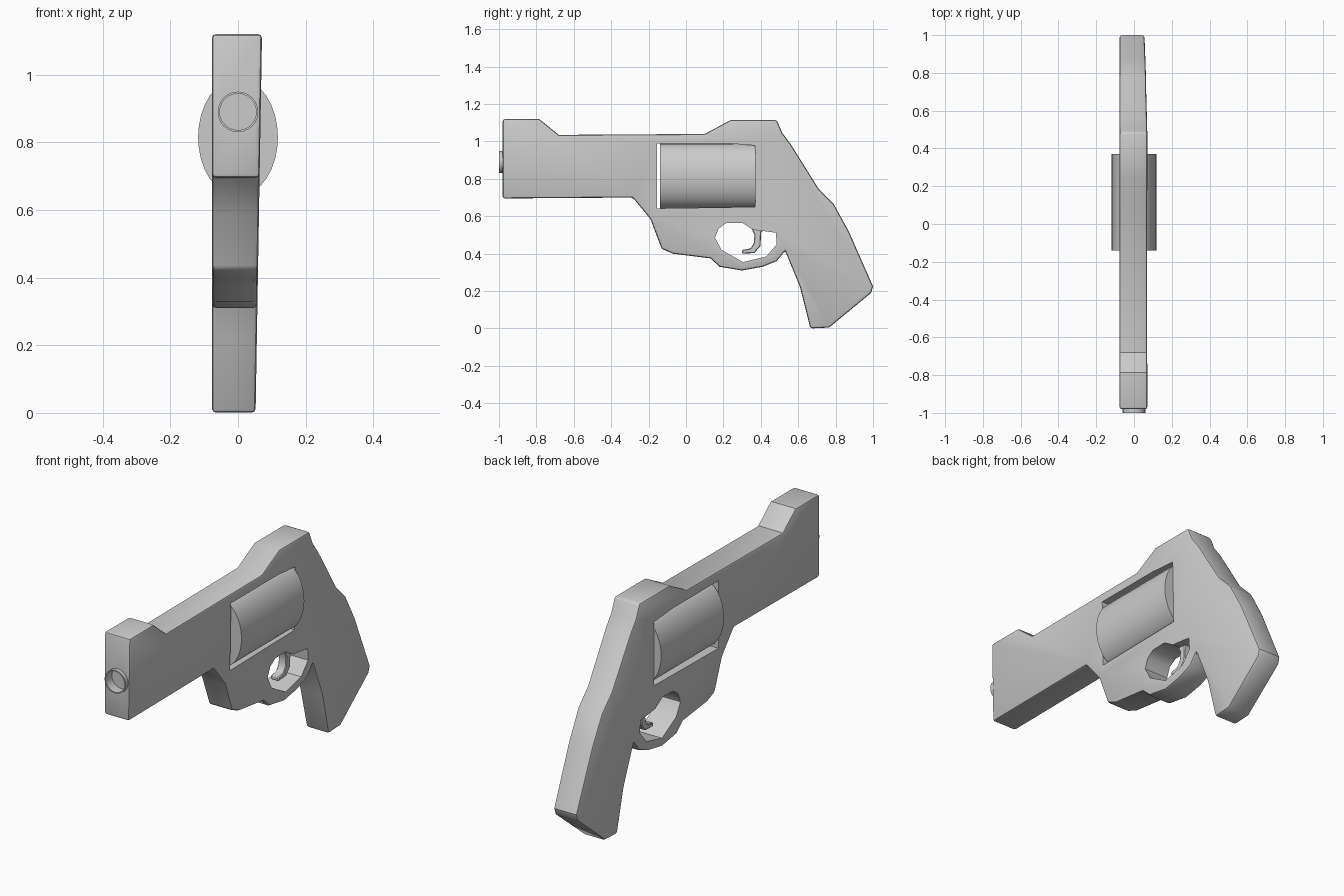
import bpy, bmesh, math
from mathutils import Matrix

if "Cube" in bpy.data.objects:
    bpy.data.objects.remove(bpy.data.objects["Cube"])


def finish(name, bm):
    bmesh.ops.recalc_face_normals(bm, faces=bm.faces)
    me = bpy.data.meshes.new(name)
    bm.to_mesh(me)
    bm.free()
    ob = bpy.data.objects.new(name, me)
    bpy.context.collection.objects.link(ob)
    return ob


def prism(name, pts, left, right):
    """Extrude a (y, z) outline across x; left/right give x from z."""
    bm = bmesh.new()
    a = [bm.verts.new((left(z), y, z)) for y, z in pts]
    b = [bm.verts.new((right(z), y, z)) for y, z in pts]
    bm.faces.new(a)
    bm.faces.new(b[::-1])
    for i in range(len(pts)):
        j = (i + 1) % len(pts)
        bm.faces.new((a[i], a[j], b[j], b[i]))
    return finish(name, bm)


def drum(name, rx, rz, y0, y1, zc, sides):
    """Elliptical cylinder lying along y."""
    bm = bmesh.new()
    m = (Matrix.Translation((0, (y0 + y1) / 2, zc)) @ Matrix.Diagonal((rx, 1, rz, 1))
         @ Matrix.Rotation(math.pi / 2, 4, 'X'))
    bmesh.ops.create_cone(bm, cap_ends=True, segments=sides, radius1=1, radius2=1,
                          depth=y1 - y0, matrix=m)
    return finish(name, bm)


def activate(ob):
    bpy.ops.object.select_all(action='DESELECT')
    ob.select_set(True)
    bpy.context.view_layer.objects.active = ob


def bevel(ob, width, segments):
    activate(ob)
    m = ob.modifiers.new("bevel", 'BEVEL')
    m.width, m.segments = width, segments
    m.limit_method, m.angle_limit = 'ANGLE', math.radians(40)
    bpy.ops.object.modifier_apply(modifier=m.name)


def cut(ob, cutter):
    activate(ob)
    m = ob.modifiers.new("cut", 'BOOLEAN')
    m.operation, m.solver, m.object = 'DIFFERENCE', 'EXACT', cutter
    bpy.ops.object.modifier_apply(modifier=m.name)


def smooth(ob, angle=35):
    activate(ob)
    bpy.ops.object.shade_smooth_by_angle(angle=math.radians(angle))


# frame: barrel, grip and guard in one silhouette, tapering slightly on the right
outline = [(-.98, .695), (-.98, 1.12), (-.785, 1.12), (-.68, 1.035), (.10, 1.04),
           (.24, 1.115), (.485, 1.115), (.515, 1.045), (.56, .985), (.71, .745),
           (.79, .665), (.87, .52), (1.0, .225), (.99, .19), (.765, .005), (.665, 0),
           (.61, .22), (.53, .415), (.485, .36), (.41, .33), (.30, .31), (.18, .33),
           (.13, .375), (-.07, .40), (-.13, .425), (-.19, .585), (-.285, .70)]
frame = prism("frame", outline, lambda z: -.077, lambda z: .052 + .017 * z)
bevel(frame, .012, 2)

# openings: drum window, trigger guard hole, bore
window = [(-.155, .642), (-.155, .99), (.22, .99), (.37, .978), (.37, .65)]
hole = [(.155, .485), (.175, .535), (.215, .563), (.30, .565), (.36, .527), (.42, .52),
        (.48, .512), (.485, .45), (.43, .385), (.305, .355), (.19, .42)]
cutters = [prism("window_cutter", window, lambda z: -.3, lambda z: .3),
           prism("guard_cutter", hole, lambda z: -.3, lambda z: .3),
           drum("bore_cutter", .054, .054, -1.1, -.95, .89, 24)]
for c in cutters:
    c.hide_render = True
    cut(frame, c)
smooth(frame)

# muzzle ring
muzzle = drum("muzzle", .06, .06, -1.0, -.97, .89, 24)
cut(muzzle, cutters[2])
smooth(muzzle)
for c in cutters:
    bpy.data.objects.remove(c)

# revolving drum
smooth(drum("drum", .118, .174, -.14, .371, .815, 32))

# trigger
trigger = prism("trigger", [(.345, .545), (.43, .535), (.402, .515), (.398, .44),
                            (.365, .403), (.30, .40), (.30, .42), (.345, .428),
                            (.362, .455), (.366, .50)], lambda z: -.025, lambda z: .02)
bevel(trigger, .004, 1)
smooth(trigger)
